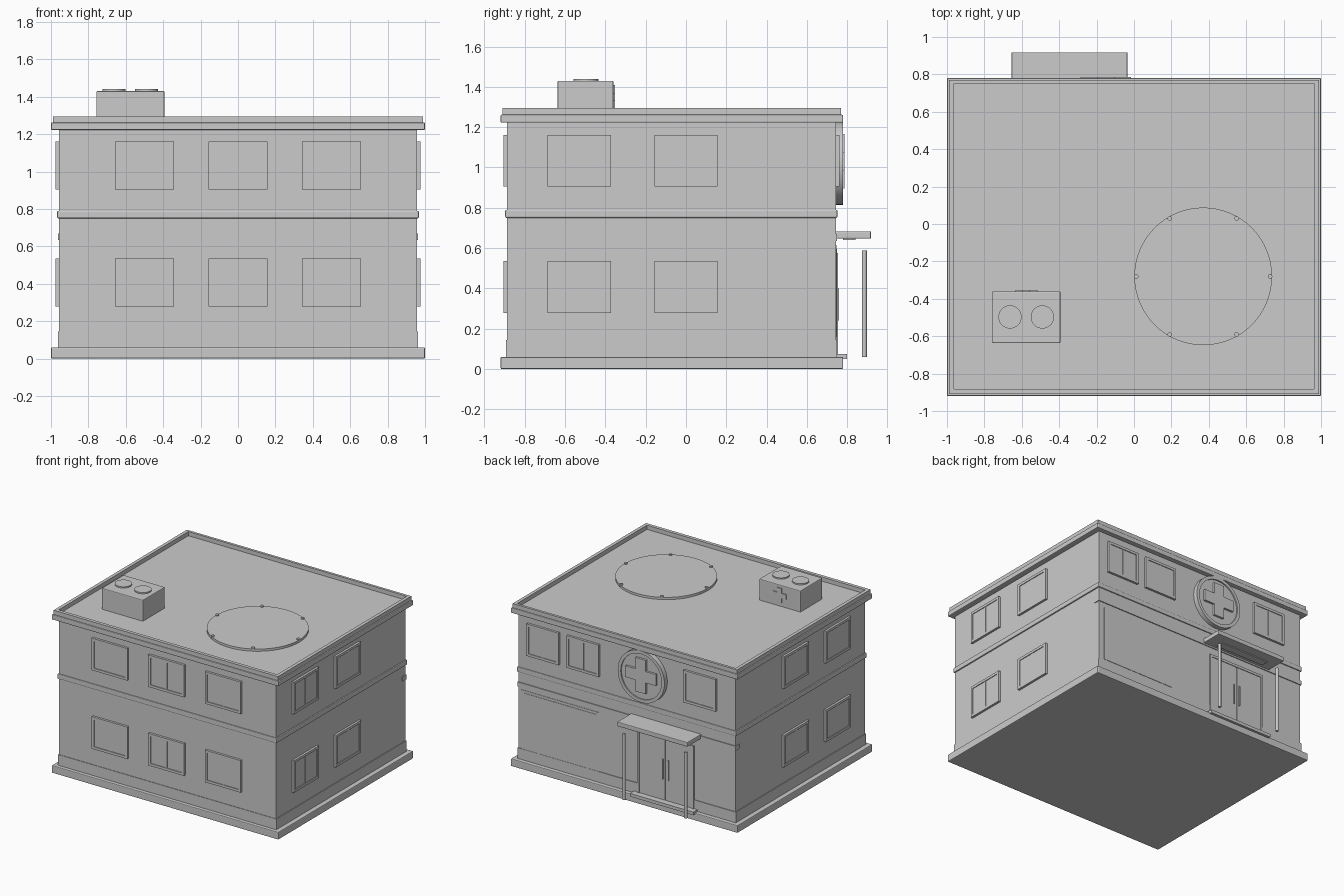
import bpy, bmesh, math
from mathutils import Matrix, Vector

cube = bpy.data.objects.get("Cube")
if cube:
    bpy.data.objects.remove(cube, do_unlink=True)

grey = bpy.data.materials.new("plain_grey")
grey.use_nodes = True
colour = (0.6, 0.6, 0.6, 1)
grey.diffuse_color = colour
grey.node_tree.nodes["Principled BSDF"].inputs["Base Color"].default_value = colour


def finish(name, bm, bevel=0, smooth=False):
    mesh = bpy.data.meshes.new(name)
    bm.to_mesh(mesh)
    bm.free()
    mesh.materials.append(grey)
    ob = bpy.data.objects.new(name, mesh)
    bpy.context.collection.objects.link(ob)
    if bevel:
        mod = ob.modifiers.new("bevel", "BEVEL")
        mod.width, mod.segments = bevel, 2
    if smooth:
        bpy.ops.object.select_all(action="DESELECT")
        ob.select_set(True)
        bpy.context.view_layer.objects.active = ob
        bpy.ops.object.shade_smooth_by_angle(angle=math.radians(35))
    return ob


def add_box(bm, x, y, z):
    """Add a box from three (low, high) ranges."""
    centre = Vector([(a + b) / 2 for a, b in (x, y, z)])
    size = [b - a for a, b in (x, y, z)]
    bmesh.ops.create_cube(bm, size=1, matrix=Matrix.Translation(centre) @ Matrix.Diagonal((*size, 1)))


def box(name, x, y, z, bevel=0):
    bm = bmesh.new()
    add_box(bm, x, y, z)
    return finish(name, bm, bevel)


def disc(name, centre, radius, depth, back=False, sides=48):
    """Solid disc resting on its centre, facing up or to the back."""
    bm = bmesh.new()
    bmesh.ops.create_cone(bm, cap_ends=True, segments=sides, radius1=radius, radius2=radius,
                          depth=depth, matrix=Matrix.Translation((0, 0, depth / 2)))
    ob = finish(name, bm, smooth=True)
    ob.location = centre
    if back:
        ob.rotation_euler.x = -math.pi / 2
    return ob


def ring(name, centre, outer, inner, depth, sides=48):
    """Flat ring standing upright and facing the back."""
    bm = bmesh.new()
    profile = ((inner, 0), (outer, 0), (outer, depth), (inner, depth))
    loops = [[bm.verts.new((r * math.cos(t), y, r * math.sin(t))) for r, y in profile]
             for t in (i * math.tau / sides for i in range(sides))]
    for i, a in enumerate(loops):
        b = loops[(i + 1) % sides]
        for j in range(4):
            k = (j + 1) % 4
            bm.faces.new((a[j], a[k], b[k], b[j]))
    bmesh.ops.recalc_face_normals(bm, faces=bm.faces)
    finish(name, bm, smooth=True).location = centre


def cross(name, centre, arm, half_width, depth):
    """Extruded plus shape facing the back."""
    a, w = arm, half_width
    quarter = [(w, w), (w, a), (-w, a)]
    bm = bmesh.new()
    verts = []
    for i in range(4):
        turn = Matrix.Rotation(i * math.pi / 2, 2)
        for p in quarter:
            q = turn @ Vector(p)
            verts.append(bm.verts.new((q.x, 0, q.y)))
    face = bm.faces.new(verts)
    out = bmesh.ops.extrude_face_region(bm, geom=[face])
    moved = [v for v in out["geom"] if isinstance(v, bmesh.types.BMVert)]
    bmesh.ops.translate(bm, verts=moved, vec=(0, depth, 0))
    bmesh.ops.recalc_face_normals(bm, faces=bm.faces)
    finish(name, bm).location = centre


def window(name, location, angle, width=0.315, height=0.256):
    """Two-pane framed window, facing the front before turning."""
    w, h, bar = width / 2, height / 2, 0.02
    bm = bmesh.new()
    for s in (-1, 1):
        add_box(bm, sorted((s * w, s * (w - bar))), (-0.018, 0.01), (-h, h))
        add_box(bm, (bar - w, w - bar), (-0.018, 0.01), sorted((s * h, s * (h - bar))))
        add_box(bm, sorted((s * 0.007, s * (w - bar))), (-0.012, 0.01), (bar - h, h - bar))
    add_box(bm, (-0.007, 0.007), (-0.015, 0.01), (bar - h, h - bar))
    ob = finish(name, bm)
    ob.location = location
    ob.rotation_euler.z = angle


# Main body and horizontal bands
WX, FRONT, BACK = 0.957, -0.888, 0.743
box("walls", (-WX, WX), (FRONT, BACK), (0.03, 1.24))
box("foundation", (-1, 1), (-0.92, 0.78), (0, 0.06), 0.006)
box("skirting", (-0.963, 0.963), (-0.892, 0.748), (0.05, 0.145))
box("floor_band", (-0.967, 0.967), (-0.897, 0.751), (0.75, 0.79), 0.006)
box("roof_cornice", (-1, 1), (-0.92, 0.78), (1.222, 1.262), 0.006)

# Parapet around the roof
bm = bmesh.new()
for s in (-1, 1):
    add_box(bm, sorted((s * 0.99, s * 0.963)), (-0.91, 0.77), (1.25, 1.295))
for y in ((-0.91, -0.883), (0.75, 0.77)):
    add_box(bm, (-0.963, 0.963), y, (1.25, 1.295))
finish("parapet", bm)

# Windows on the front, both sides and the upper back
for floor, z in (("lower", 0.407), ("upper", 1.033)):
    for i, x in enumerate((-0.5, 0, 0.5)):
        window(f"{floor}_front_window_{i + 1}", (x, FRONT, z), 0)
    for i, y in enumerate((-0.53, 0)):
        window(f"{floor}_left_window_{i + 1}", (WX, y, z), math.pi / 2)
        window(f"{floor}_right_window_{i + 1}", (-WX, y, z), -math.pi / 2)
for i, x in enumerate((0.735, 0.38, -0.65)):
    window(f"upper_back_window_{i + 1}", (x, BACK, 1.033), math.pi, 0.285)

# Shop window and trim strip on the back
bm = bmesh.new()
add_box(bm, (0.25, 0.93), (BACK - 0.01, BACK + 0.003), (0.14, 0.615))
add_box(bm, (0.27, 0.91), (BACK - 0.01, BACK + 0.006), (0.16, 0.595))
finish("shop_window", bm)
box("trim_strip", (-0.963, 0.963), (0.7, 0.75), (0.635, 0.67))

# Entrance: framed double door, step, canopy and posts
DX = -0.345
bm = bmesh.new()
for s in (-1, 1):
    add_box(bm, sorted((DX + s * 0.25, DX + s * 0.23)), (0.73, 0.755), (0.06, 0.575))
    add_box(bm, sorted((DX + s * 0.004, DX + s * 0.23)), (0.73, 0.75), (0.06, 0.555))
    add_box(bm, sorted((DX + s * 0.02, DX + s * 0.03)), (0.745, 0.758), (0.24, 0.4))
add_box(bm, (DX - 0.25, DX + 0.25), (0.73, 0.755), (0.555, 0.575))
finish("double_door", bm)
box("door_step", (DX - 0.28, DX + 0.28), (0.73, 0.8), (0.05, 0.075))
box("canopy", (DX - 0.31, DX + 0.31), (0.74, 0.918), (0.647, 0.683), 0.005)
box("canopy_light", (DX - 0.22, DX + 0.22), (0.78, 0.84), (0.64, 0.65))
for side, s in (("left", 1), ("right", -1)):
    disc(f"{side}_canopy_post", (DX + s * 0.273, 0.885, 0.06), 0.012, 0.527, sides=16)

# Round medical sign
SIGN = Vector((-0.15, 0.73, 1.02))
disc("sign_disc", SIGN, 0.2, 0.04, back=True)
ring("sign_rim", SIGN, 0.206, 0.18, 0.05)
cross("sign_cross", SIGN + Vector((0, 0.03, 0.01)), 0.135, 0.045, 0.027)

# Landing pad with edge lights
PAD = Vector((0.37, -0.28, 1.25))
disc("landing_pad", PAD, 0.368, 0.03, sides=64)
for i in range(6):
    t = i * math.pi / 3
    spot = PAD + Vector((math.cos(t), math.sin(t), 0)) * 0.358
    disc(f"pad_light_{i + 1}", spot, 0.012, 0.04, sides=12)

# Rooftop ventilation unit
box("vent_unit", (-0.757, -0.393), (-0.637, -0.36), (1.25, 1.43), 0.006)
for side, x in (("left", -0.49), ("right", -0.663)):
    disc(f"{side}_vent_fan", (x, -0.497, 1.42), 0.062, 0.02, sides=32)
cross("vent_cross", (-0.575, -0.365, 1.35), 0.058, 0.02, 0.012)
